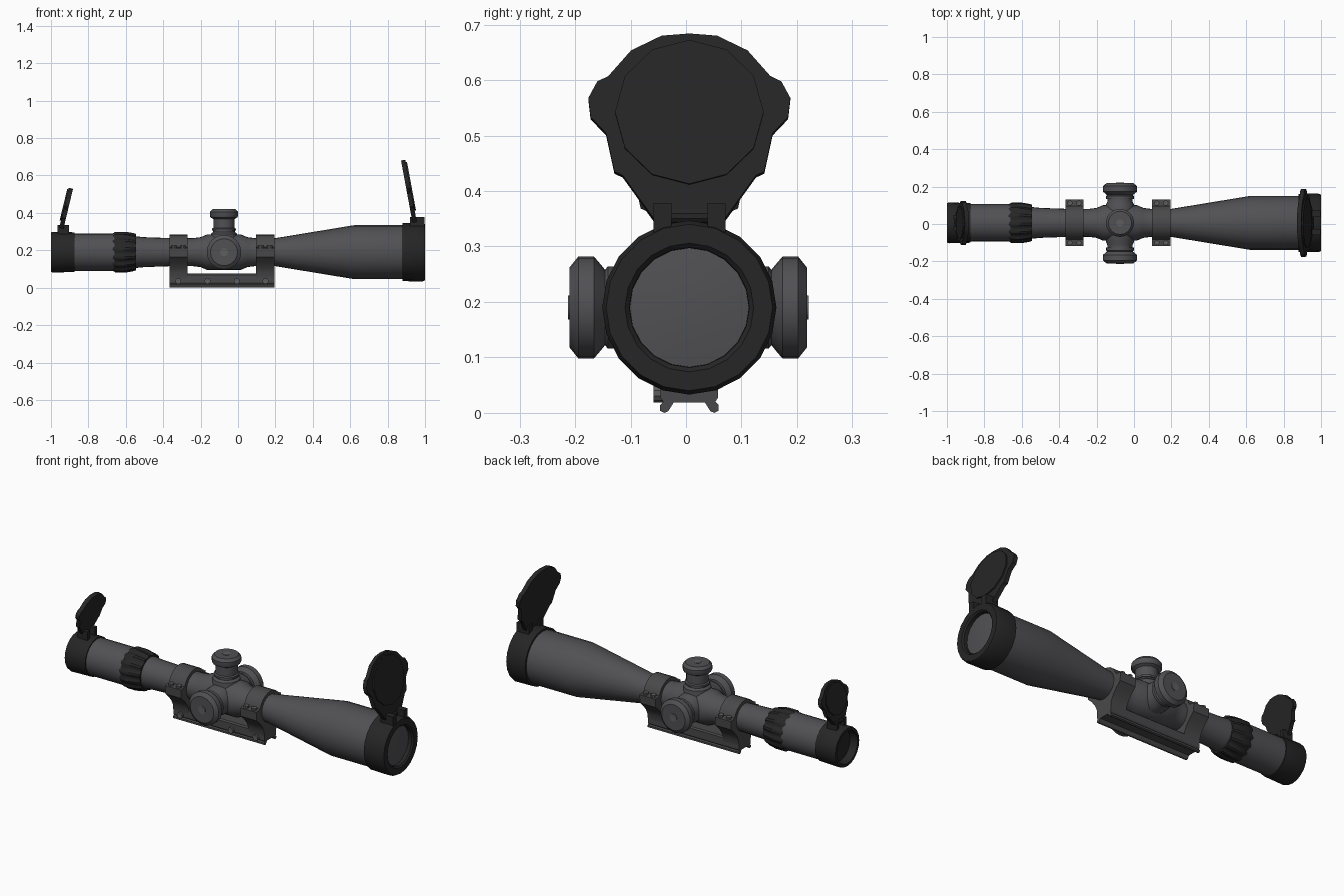
import bpy, bmesh, math
from mathutils import Matrix, Vector

if "Cube" in bpy.data.objects:
    bpy.data.objects.remove(bpy.data.objects["Cube"])

YC, ZC = 0.006, 0.19          # scope axis
TX = -0.075                   # turret position along the tube


def material(name, rgb):
    m = bpy.data.materials.new(name)
    m.diffuse_color = (*rgb, 1)
    m.use_nodes = True
    m.node_tree.nodes["Principled BSDF"].inputs["Base Color"].default_value = m.diffuse_color
    return m


GREY = material("tube grey", (0.082, 0.082, 0.09))
BLACK = material("cap black", (0.019, 0.019, 0.019))
MOUNT = material("mount grey", (0.066, 0.066, 0.069))
SCREW = material("screw grey", (0.11, 0.11, 0.11))


def finish(bm, name, mat, angle=35):
    bmesh.ops.recalc_face_normals(bm, faces=bm.faces)
    me = bpy.data.meshes.new(name)
    bm.to_mesh(me)
    bm.free()
    me.materials.append(mat)
    me.shade_smooth()
    me.set_sharp_from_angle(angle=math.radians(angle))
    ob = bpy.data.objects.new(name, me)
    bpy.context.collection.objects.link(ob)
    return ob


def lathe(name, profile, mat, axis=(1, 0, 0), origin=(0, YC, ZC), n=24, ridge=None):
    """Revolve (distance, radius) points round an axis; ridge lowers every second pair."""
    a = Vector(axis)
    u = Vector((0, 0, 1)) if abs(a.z) < 0.5 else Vector((1, 0, 0))
    v = a.cross(u)
    o = Vector(origin)
    bm = bmesh.new()
    rings = []
    for t, r in profile:
        if r == 0:
            rings.append([bm.verts.new(o + a * t)])
            continue
        ring = []
        for i in range(n):
            k = r * (ridge if ridge and i % 4 > 1 else 1)
            w = 2 * math.pi * i / n
            ring.append(bm.verts.new(o + a * t + u * k * math.cos(w) + v * k * math.sin(w)))
        rings.append(ring)
    for p, q in zip(rings, rings[1:]):
        for i in range(n):
            j = (i + 1) % n
            if len(p) == 1:
                bm.faces.new((p[0], q[i], q[j]))
            elif len(q) == 1:
                bm.faces.new((p[i], p[j], q[0]))
            else:
                bm.faces.new((p[i], p[j], q[j], q[i]))
    return finish(bm, name, mat)


def prism(name, outline, x0, x1, mat, matrix=None, angle=25):
    """Extrude a (y, z) outline from x0 to x1."""
    bm = bmesh.new()
    f = bm.faces.new([bm.verts.new((x0, y, z)) for y, z in outline])
    ext = bmesh.ops.extrude_face_region(bm, geom=[f])
    bmesh.ops.translate(bm, vec=(x1 - x0, 0, 0),
                        verts=[e for e in ext["geom"] if isinstance(e, bmesh.types.BMVert)])
    bm.transform(matrix or Matrix.Translation((0, YC, 0)))
    return finish(bm, name, mat, angle)


def both(half):
    """Mirror a half outline (bottom to top) across y = 0."""
    return half + [(-y, z) for y, z in reversed(half) if y > 0]


def box(name, x0, x1, y0, y1, z0, z1, mat):
    return prism(name, [(y0, z0), (y1, z0), (y1, z1), (y0, z1)], x0, x1, mat)


# main tube, from eyepiece to objective bell
lathe("main_tube", [(-0.95, 0), (-0.95, 0.1), (-0.66, 0.1), (-0.66, 0.085), (-0.55, 0.085),
                    (-0.5, 0.08), (-0.36, 0.075), (-0.24, 0.075), (-0.2, 0.08), (-0.165, 0.095),
                    (0.015, 0.095), (0.05, 0.08), (0.09, 0.075), (0.2, 0.075),
                    (0.62, 0.144), (0.9, 0.144), (0.96, 0.14), (0.96, 0)], GREY)

# ridged zoom ring
lathe("zoom_ring", [(-0.672, 0.08), (-0.672, 0.098), (-0.655, 0.109), (-0.6, 0.109),
                    (-0.56, 0.102), (-0.545, 0.097), (-0.545, 0.08)], BLACK, n=56, ridge=0.93)

# end caps and lenses
lathe("objective_cap", [(0.88, 0.13), (0.88, 0.155), (0.985, 0.157), (1.0, 0.15),
                        (1.0, 0.116), (0.992, 0.108), (0.965, 0.107)], BLACK, n=20)
lathe("objective_lens", [(0.972, 0.109), (0.978, 0.06), (0.98, 0)], GREY, n=20)
lathe("eyepiece_cap", [(-0.873, 0.09), (-0.873, 0.106), (-0.99, 0.109), (-1.0, 0.105),
                       (-1.0, 0.09), (-0.955, 0.086)], BLACK, n=20)
lathe("eyepiece_lens", [(-0.956, 0.09), (-0.962, 0)], BLACK, n=20)

# flip-up lids with ears, raised plug and hinge
LID = both([(0.065, 0), (0.12, 0.078), (0.135, 0.085), (0.15, 0.155), (0.178, 0.185),
            (0.182, 0.22), (0.166, 0.25), (0.146, 0.26), (0.105, 0.307), (0.05, 0.334), (0, 0.338)])
PLUG = [(0.134 * math.sin(2 * math.pi * i / 12), 0.193 + 0.132 * math.cos(2 * math.pi * i / 12))
        for i in range(12)]


def lid(name, x, z, lean, scale, side):
    m = (Matrix.Translation((x, YC, z)) @ Matrix.Rotation(math.radians(lean), 4, 'Y')
         @ Matrix.Diagonal((side, scale, scale, 1)))
    prism(name + "_lid", LID, -0.014, 0.009, BLACK, m)
    prism(name + "_lid_plug", PLUG, 0.009, 0.016, BLACK, m)
    h = 0.065 * scale
    for s in (-1, 1):
        a, b = sorted((s * h * 0.5, s * h))
        box(name + "_hinge", x - 0.005 * side - 0.022, x - 0.005 * side + 0.045 * scale + 0.01,
            a, b, z - 0.05, z + 0.028 * scale, BLACK)
    lathe(name + "_hinge_pin", [(-h, 0), (-h, 0.014), (h, 0.014), (h, 0)], BLACK,
          (0, 1, 0), (x, YC, z + 0.005), 10)


lid("objective", 0.947, 0.35, -10.5, 1.0, 1)
lid("eyepiece", -0.947, 0.318, 13.5, 0.65, -1)

# turret knobs: two on the sides, one on top
KNOB = [(0.06, 0.08), (0.1, 0.075), (0.115, 0.068), (0.13, 0.068), (0.13, 0.074), (0.145, 0.074),
        (0.15, 0.068), (0.158, 0.078), (0.17, 0.092), (0.198, 0.092), (0.214, 0.072), (0.214, 0)]
for side, nm in ((-1, "front"), (1, "back")):
    lathe(nm + "_turret", KNOB, GREY, (0, side, 0), (TX, 0.004, ZC))
    lathe(nm + "_turret_screw", [(0.21, 0.022), (0.217, 0.022), (0.217, 0.012), (0.215, 0)],
          SCREW, (0, side, 0), (TX, 0.004, ZC), 12)
lathe("top_turret", [(0.06, 0.075), (0.098, 0.07), (0.108, 0.058), (0.115, 0.058), (0.115, 0.064),
                     (0.125, 0.064), (0.13, 0.057), (0.178, 0.057), (0.186, 0.072), (0.192, 0.075),
                     (0.215, 0.075), (0.23, 0.062), (0.23, 0)], GREY, (0, 0, 1), (TX, YC, ZC))
lathe("top_turret_screw", [(0.228, 0.02), (0.232, 0.02), (0.232, 0.011), (0.231, 0)], SCREW,
      (0, 0, 1), (TX, YC, ZC), 12)

# mounting rail with a channel underneath
prism("mount_rail", both([(0, 0.019), (0.028, 0.019), (0.038, 0.003), (0.045, 0), (0.053, 0.004),
                          (0.053, 0.014), (0.047, 0.02), (0.052, 0.028), (0.052, 0.068),
                          (0.045, 0.075), (0, 0.075)]), -0.367, 0.195, MOUNT)

# scope rings, saddles and clamp screws
for x0, x1, nm in ((-0.367, -0.27, "rear"), (0.097, 0.195, "front")):
    lathe(nm + "_ring", [(x0, 0.07), (x0, 0.094), (x1, 0.094), (x1, 0.07)], MOUNT)
    prism(nm + "_saddle", both([(0, 0.05), (0.052, 0.05), (0.055, 0.08), (0.07, 0.11),
                                (0.095, 0.14), (0.122, 0.165), (0.124, 0.212), (0.085, 0.218),
                                (0, 0.218)]), x0, x1, MOUNT)
    for s in (-1, 1):
        for dx in (-0.024, 0.024):
            lathe(nm + "_clamp_screw", [(0.2, 0.014), (0.226, 0.014), (0.226, 0.007), (0.222, 0)],
                  SCREW, (0, 0, 1), ((x0 + x1) / 2 + dx, YC + s * 0.106, 0), 10)

# rail screws along the front
for x in (-0.32, -0.163, -0.006, 0.147):
    lathe("rail_screw", [(0.03, 0.016), (0.061, 0.016), (0.061, 0.008), (0.058, 0)], SCREW,
          (0, -1, 0), (x, 0.002, 0.035), 10)
